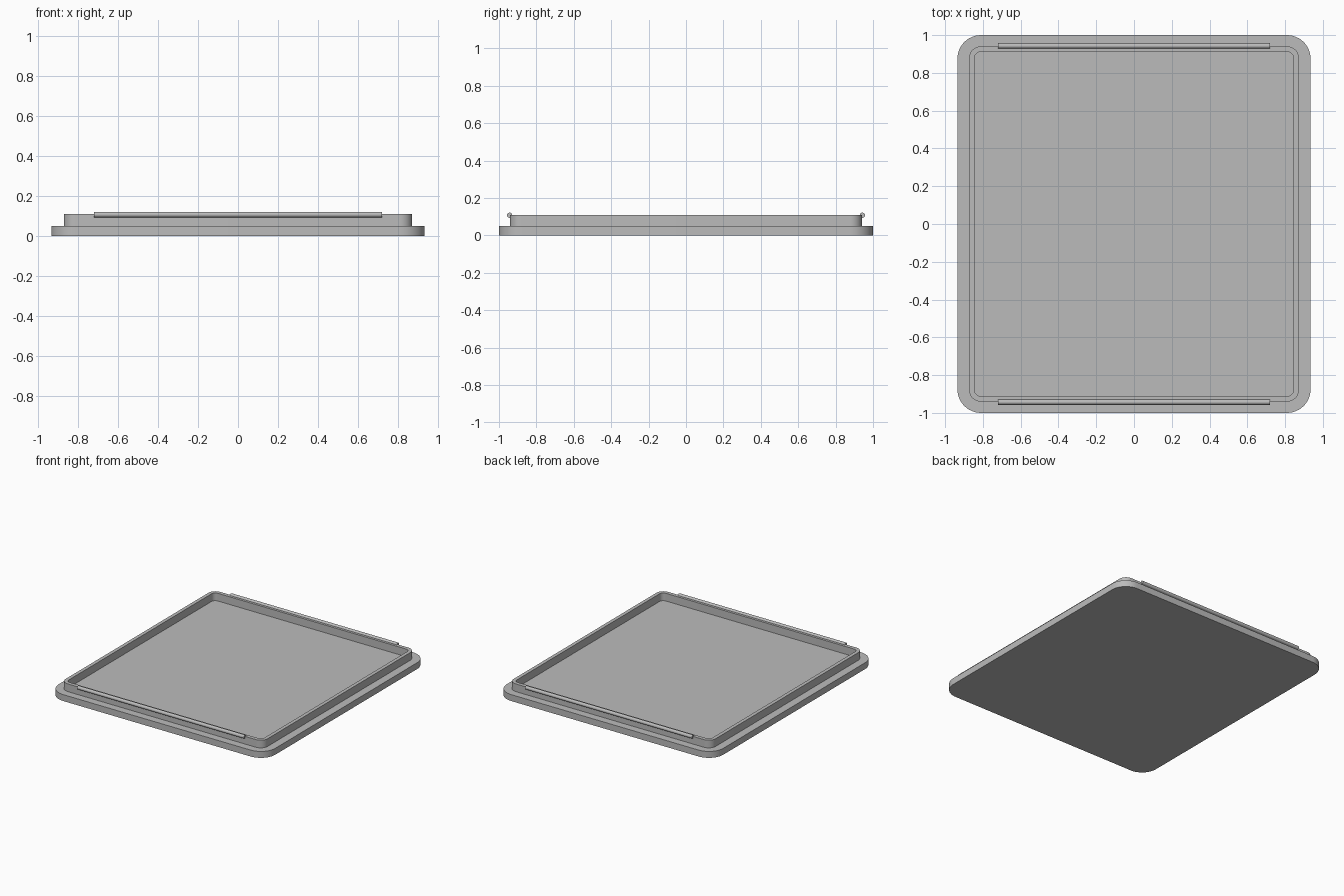
import bpy
import bmesh
from math import cos, sin, pi

cube = bpy.data.objects.get("Cube")
if cube:
    bpy.data.objects.remove(cube, do_unlink=True)

grey = bpy.data.materials.new("plain grey")
grey.use_nodes = True
colour = (0.5, 0.5, 0.5, 1)
grey.diffuse_color = colour
grey.node_tree.nodes["Principled BSDF"].inputs["Base Color"].default_value = colour


def outline(bm, half_x, half_y, radius, z, steps=12):
    """Ring of vertices around a rounded rectangle."""
    ring = []
    for corner, (sx, sy) in enumerate([(1, 1), (-1, 1), (-1, -1), (1, -1)]):
        for i in range(steps + 1):
            a = (corner + i / steps) * pi / 2
            x = sx * (half_x - radius) + radius * cos(a)
            y = sy * (half_y - radius) + radius * sin(a)
            ring.append(bm.verts.new((x, y, z)))
    return ring


def bridge(bm, lower, upper):
    n = len(lower)
    for i in range(n):
        j = (i + 1) % n
        bm.faces.new((lower[i], lower[j], upper[j], upper[i]))


def finish(name, bm):
    bmesh.ops.recalc_face_normals(bm, faces=bm.faces)
    mesh = bpy.data.meshes.new(name)
    bm.to_mesh(mesh)
    bm.free()
    mesh.materials.append(grey)
    obj = bpy.data.objects.new(name, mesh)
    bpy.context.collection.objects.link(obj)
    bpy.ops.object.select_all(action="DESELECT")
    obj.select_set(True)
    bpy.context.view_layer.objects.active = obj
    bpy.ops.object.shade_smooth_by_angle(angle=pi / 6)
    return obj


# Lid: base plate, stepped rim and recessed floor as one closed shell
plate_top, rim_top = 0.05, 0.11
plate = (0.935, 1.0, 0.125)
rim_outer = (0.872, 0.94, 0.06)
rim_inner = (0.844, 0.911, 0.032)
bm = bmesh.new()
levels = [(plate, 0), (plate, plate_top), (rim_outer, plate_top),
          (rim_outer, rim_top), (rim_inner, rim_top), (rim_inner, plate_top)]
rings = [outline(bm, *shape, z) for shape, z in levels]
for lower, upper in zip(rings, rings[1:]):
    bridge(bm, lower, upper)
bm.faces.new(rings[0])
bm.faces.new(rings[-1])
finish("lid", bm)

# Snap rods along the front and back of the rim
for name, side in (("front_snap_rod", -1), ("back_snap_rod", 1)):
    bm = bmesh.new()
    bmesh.ops.create_cone(bm, cap_ends=True, segments=16,
                          radius1=0.014, radius2=0.014, depth=1.44)
    rod = finish(name, bm)
    rod.rotation_euler = (0, pi / 2, 0)
    rod.location = (0, side * 0.943, 0.108)
